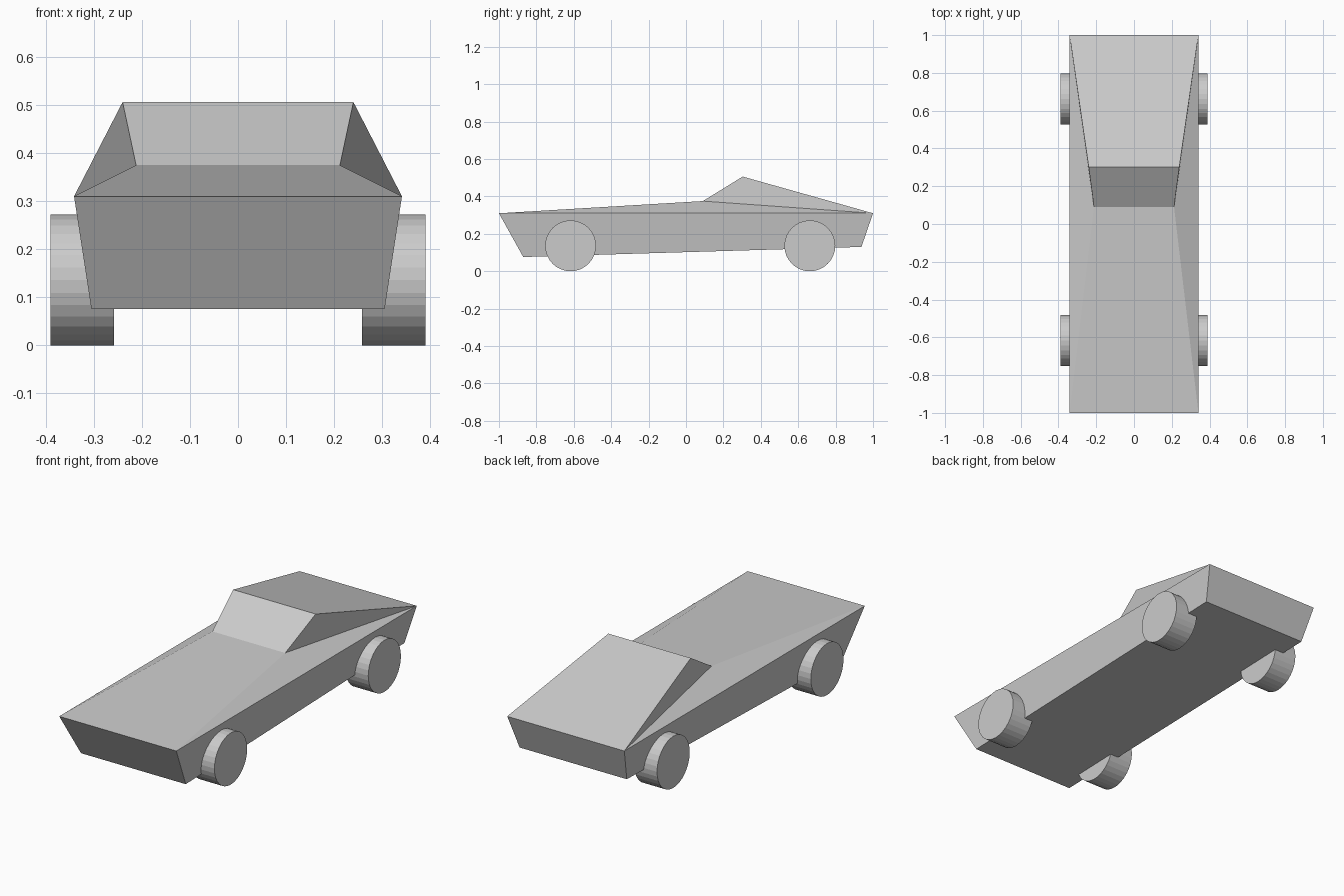
import bpy
import bmesh
from math import pi

if "Cube" in bpy.data.objects:
    bpy.data.objects.remove(bpy.data.objects["Cube"])

# Side profile, clockwise from the front bottom: (half width, y, z)
PROFILE = [
    (0.305, -0.87, 0.076),   # front bottom edge
    (0.341, -1.00, 0.31),    # nose edge
    (0.212, 0.09, 0.375),    # windscreen base
    (0.240, 0.303, 0.506),   # roof peak
    (0.341, 1.00, 0.31),     # tail edge
    (0.312, 0.938, 0.13),    # rear bottom edge
]
# Side panels as profile indices: door panel, shoulder, cabin side
SIDES = [(0, 1, 4, 5), (1, 2, 4), (2, 3, 4)]


def make_object(name, bm):
    bmesh.ops.recalc_face_normals(bm, faces=bm.faces)
    mesh = bpy.data.meshes.new(name)
    bm.to_mesh(mesh)
    bm.free()
    obj = bpy.data.objects.new(name, mesh)
    bpy.context.collection.objects.link(obj)
    return obj


# Wedge body: strips across the car between profile points, panels on each side
bm = bmesh.new()
left = [bm.verts.new((-w, y, z)) for w, y, z in PROFILE]
right = [bm.verts.new((w, y, z)) for w, y, z in PROFILE]
for i in range(len(PROFILE)):
    j = (i + 1) % len(PROFILE)
    bm.faces.new((left[i], left[j], right[j], right[i]))
for panel in SIDES:
    bm.faces.new([right[i] for i in panel])
    bm.faces.new([left[i] for i in reversed(panel)])
make_object("car_body", bm)

# Four wheels, partly sunk into the body
RADIUS, INNER, OUTER = 0.136, 0.258, 0.39
for end, y in (("front", -0.617), ("rear", 0.662)):
    for side, sign in (("left", -1), ("right", 1)):
        bpy.ops.mesh.primitive_cylinder_add(
            vertices=32, radius=RADIUS, depth=OUTER - INNER,
            location=(sign * (INNER + OUTER) / 2, y, RADIUS),
            rotation=(0, pi / 2, 0))
        bpy.context.object.name = f"{end}_{side}_wheel"
